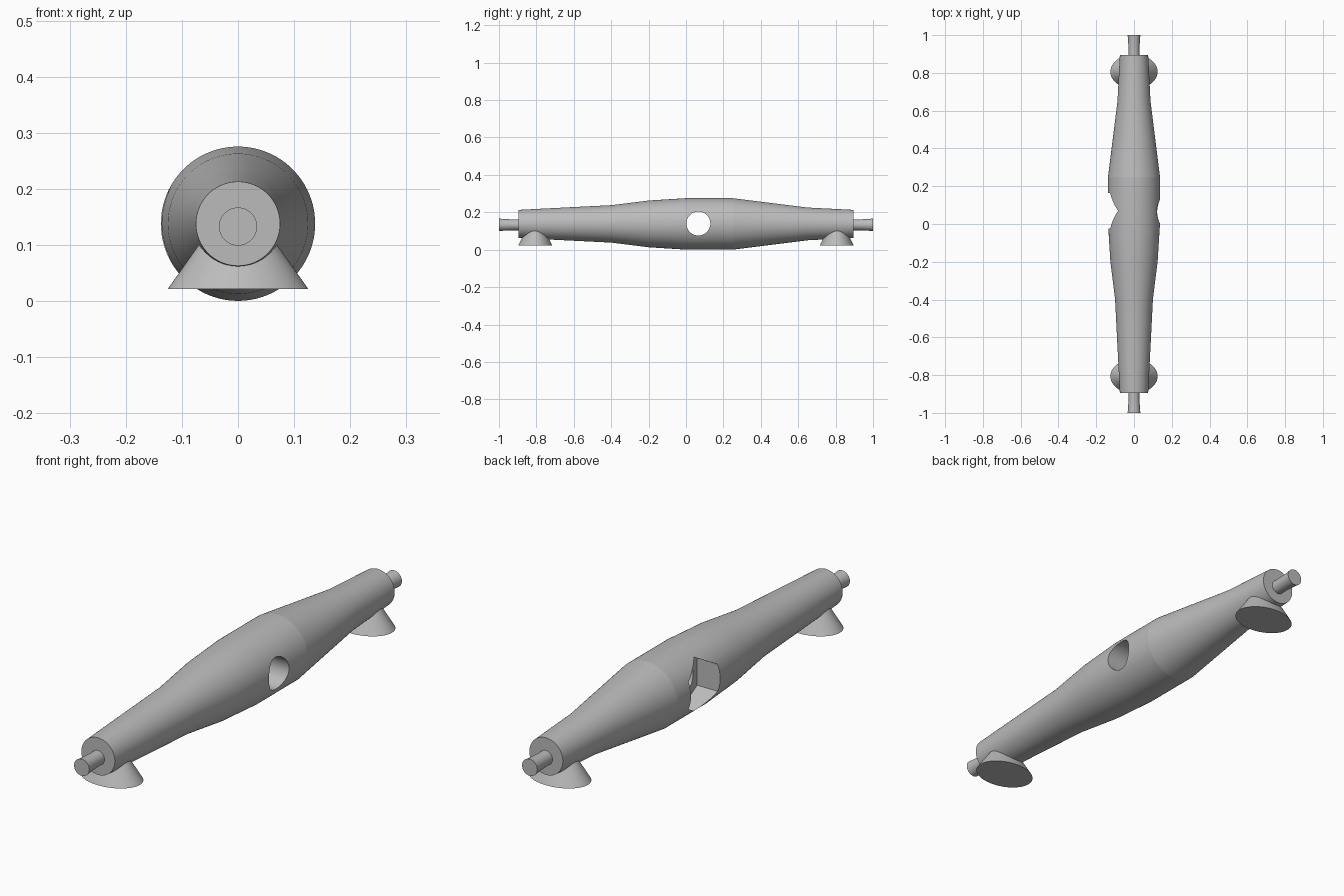
import bpy, bmesh, math
from mathutils import Matrix, Vector

if "Cube" in bpy.data.objects:
    bpy.data.objects.remove(bpy.data.objects["Cube"])

grey = bpy.data.materials.new("plain_grey")
grey.diffuse_color = (0.5, 0.5, 0.5, 1)
grey.use_nodes = True
grey.node_tree.nodes["Principled BSDF"].inputs["Base Color"].default_value = grey.diffuse_color


def add_object(name, bm):
    bmesh.ops.recalc_face_normals(bm, faces=bm.faces)
    me = bpy.data.meshes.new(name)
    bm.to_mesh(me)
    bm.free()
    me.materials.append(grey)
    ob = bpy.data.objects.new(name, me)
    bpy.context.collection.objects.link(ob)
    return ob


def lathe_y(name, profile, z, n=96):
    """Revolve (y, radius) points around a horizontal axis along y."""
    bm = bmesh.new()
    rings = []
    for y, r in profile:
        rings.append([bm.verts.new((r * math.cos(2 * math.pi * i / n), y,
                                    z + r * math.sin(2 * math.pi * i / n))) for i in range(n)])
    for a, b in zip(rings, rings[1:]):
        for i in range(n):
            j = (i + 1) % n
            bm.faces.new((a[i], a[j], b[j], b[i]))
    bm.faces.new(rings[0])
    bm.faces.new(rings[-1])
    return add_object(name, bm)


def prism_x(name, x0, x1, y, z, r, n):
    """Prism along x with one corner pointing straight up."""
    bm = bmesh.new()
    ring = []
    for i in range(n):
        t = math.pi / 2 + 2 * math.pi * i / n
        ring.append(bm.verts.new((x0, y + r * math.cos(t), z + r * math.sin(t))))
    face = bm.faces.new(ring)
    new = bmesh.ops.extrude_face_region(bm, geom=[face])["geom"]
    bmesh.ops.translate(bm, vec=(x1 - x0, 0, 0),
                        verts=[v for v in new if isinstance(v, bmesh.types.BMVert)])
    ob = add_object(name, bm)
    ob.hide_render = True
    return ob


def smooth(ob, degrees):
    bpy.ops.object.select_all(action="DESELECT")
    ob.select_set(True)
    bpy.context.view_layer.objects.active = ob
    bpy.ops.object.shade_smooth_by_angle(angle=math.radians(degrees))


# Spindle body
body = lathe_y("spindle_body", [(-0.895, 0.075), (-0.65, 0.0875), (-0.4, 0.1), (-0.2, 0.125),
                                (0, 0.1375), (0.25, 0.1375), (0.65, 0.0875), (0.895, 0.075)], 0.138)

# Hexagonal pocket on the left, round hole right through
cutters = [prism_x("hex_pocket_cutter", -0.3, -0.033, 0.07, 0.138, 0.109, 6),
           prism_x("round_hole_cutter", -0.25, 0.3, 0.066, 0.14, 0.064, 64)]
bpy.context.view_layer.objects.active = body
for c in cutters:
    mod = body.modifiers.new("cut", "BOOLEAN")
    mod.object = c
    mod.operation = "DIFFERENCE"
    mod.solver = "EXACT"
    bpy.ops.object.modifier_apply(modifier=mod.name)
for c in cutters:
    bpy.data.objects.remove(c)
smooth(body, 5)

for side, label in ((-1, "front"), (1, "back")):
    # End pin, flared slightly at the tip
    pin = lathe_y(label + "_pin", [(side * 0.85, 0.029), (side * 0.93, 0.029),
                                   (side * 0.985, 0.032), (side * 1.0, 0.034)], 0.133, 48)
    smooth(pin, 30)
    # Oval cone foot
    bm = bmesh.new()
    bmesh.ops.create_cone(bm, cap_ends=True, segments=64, radius1=0.125, radius2=0.049, depth=0.108,
                          matrix=Matrix.Translation((0, side * 0.806, 0.076)) @ Matrix.Diagonal((1, 0.73, 1, 1)))
    smooth(add_object(label + "_foot", bm), 30)
